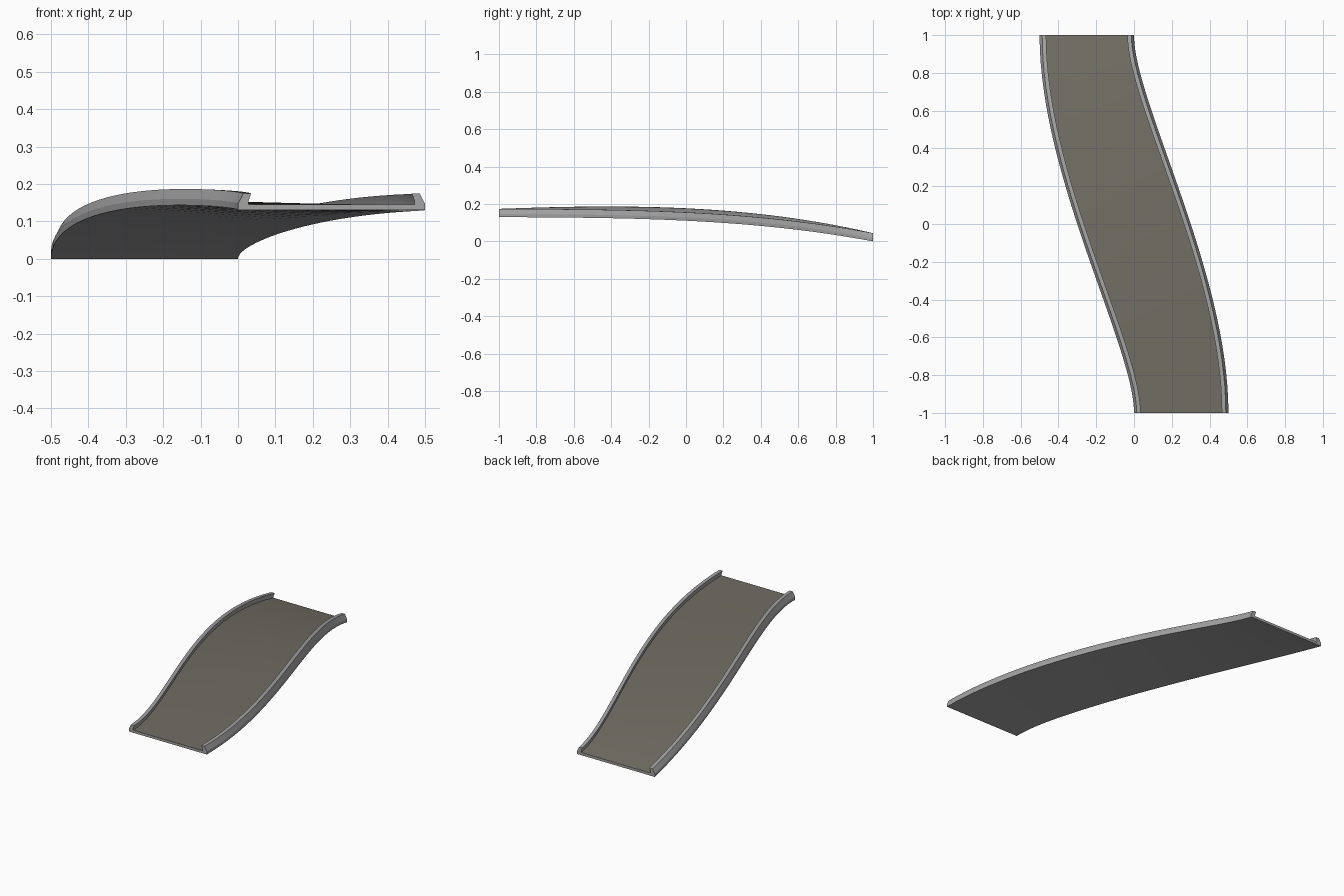
import bpy, bmesh
from mathutils import Vector

if "Cube" in bpy.data.objects:
    bpy.data.objects.remove(bpy.data.objects["Cube"])

STATIONS = 32


def material(name, rgb):
    m = bpy.data.materials.new(name)
    m.diffuse_color = (*rgb, 1)
    m.use_nodes = True
    m.node_tree.nodes["Principled BSDF"].inputs["Base Color"].default_value = m.diffuse_color
    return m


curb_grey = material("curb grey", (0.37, 0.37, 0.37))
deck_olive = material("deck olive grey", (0.165, 0.155, 0.127))


# S-shaped plan of the left edge; the right edge is its half-turn copy
def left_edge(t):
    pts = [(0, -1), (0, -0.65), (-0.5, 0.25), (-0.5, 1)]
    s = 1 - t
    w = [s**3, 3 * s * s * t, 3 * s * t * t, t**3]
    return Vector((sum(a * p[0] for a, p in zip(w, pts)),
                   sum(a * p[1] for a, p in zip(w, pts)), 0))


# Descending height, with a gentle bank that lifts the left side
def height(y, bank):
    return 0.13 * (1 - ((y + 1) / 2) ** 3) + bank * (1 - y * y)


def edges(t):
    a, b = left_edge(t), -left_edge(1 - t)
    a.z, b.z = height(a.y, 0.02), height(b.y, -0.003)
    return a, b


# Half cross-section: (distance in from the edge, height above underside)
curb = [(0, 0), (0, 0.017), (0.014, 0.044), (0.035, 0.044), (0.028, 0.024), (0.028, 0.015)]
n = len(curb)

bm = bmesh.new()
rings = []
for i in range(STATIONS + 1):
    a, b = edges(i / STATIONS)
    across = (b - a).normalized()
    ring = [a + across * s + Vector((0, 0, h)) for s, h in curb]
    ring += [b - across * s + Vector((0, 0, h)) for s, h in reversed(curb)]
    rings.append([bm.verts.new(p) for p in ring])

# Loft the closed section along the path; the span between curbs is the deck
for r0, r1 in zip(rings, rings[1:]):
    for k in range(2 * n):
        j = (k + 1) % (2 * n)
        f = bm.faces.new((r0[k], r0[j], r1[j], r1[k]))
        f.material_index = 1 if k == n - 1 else 0

# End caps
for r in (rings[0], rings[-1]):
    bm.faces.new(r)
bmesh.ops.recalc_face_normals(bm, faces=bm.faces[:])

mesh = bpy.data.meshes.new("curved_ramp")
bm.to_mesh(mesh)
bm.free()
mesh.materials.append(curb_grey)
mesh.materials.append(deck_olive)
ramp = bpy.data.objects.new("curved_ramp", mesh)
bpy.context.collection.objects.link(ramp)
bpy.context.view_layer.objects.active = ramp
ramp.select_set(True)
bpy.ops.object.shade_smooth_by_angle(angle=0.4)
